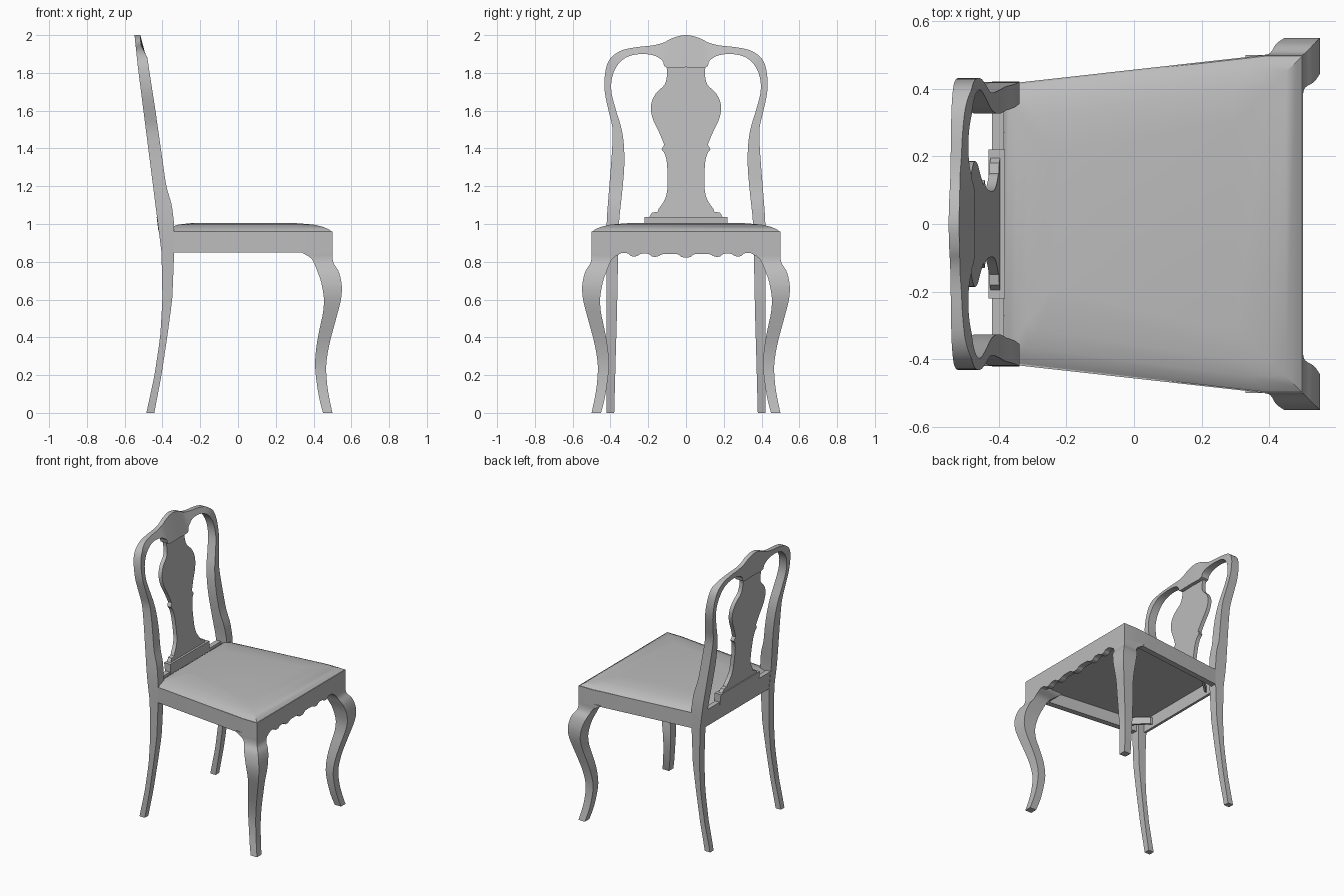
import bpy
import bmesh
from math import radians
from mathutils import Vector

cube = bpy.data.objects.get("Cube")
if cube:
    bpy.data.objects.remove(cube)

GREY = (0.5, 0.5, 0.5, 1)
material = bpy.data.materials.new("plain grey")
material.use_nodes = True
material.diffuse_color = GREY
material.node_tree.nodes["Principled BSDF"].inputs["Base Color"].default_value = GREY


def lerp(table, z):
    """Read a value at height z from (height, value) pairs."""
    for (z0, a), (z1, b) in zip(table, table[1:]):
        if z <= z1:
            return a + (b - a) * (z - z0) / (z1 - z0)
    return table[-1][1]


def smooth(points, steps=4):
    """Run a rounded curve through points of any dimension."""
    pts = [Vector(p) for p in points]
    out = []
    for i in range(len(pts) - 1):
        p0, p1 = pts[max(i - 1, 0)], pts[i]
        p2, p3 = pts[i + 1], pts[min(i + 2, len(pts) - 1)]
        for k in range(steps):
            t = k / steps
            out.append(p1 + (p2 - p0) * (t / 2)
                       + (p0 * 2 - p1 * 5 + p2 * 4 - p3) * (t * t / 2)
                       + (p1 * 3 - p0 - p2 * 3 + p3) * (t ** 3 / 2))
    return out + [pts[-1]]


def loft(name, rings, mirror=False):
    """Skin a row of equal rings, close both ends, optionally mirror left to right."""
    bm = bmesh.new()
    rows = [[bm.verts.new(co) for co in ring] for ring in rings]
    n = len(rows[0])
    for a, b in zip(rows, rows[1:]):
        for i in range(n):
            j = (i + 1) % n
            bm.faces.new((a[i], a[j], b[j], b[i]))
    bm.faces.new(rows[0])
    bm.faces.new(rows[-1])
    bmesh.ops.recalc_face_normals(bm, faces=bm.faces)
    mesh = bpy.data.meshes.new(name)
    bm.to_mesh(mesh)
    bm.free()
    mesh.materials.append(material)
    obj = bpy.data.objects.new(name, mesh)
    bpy.context.collection.objects.link(obj)
    bpy.ops.object.select_all(action='DESELECT')
    obj.select_set(True)
    bpy.context.view_layer.objects.active = obj
    bpy.ops.object.shade_smooth_by_angle(angle=radians(30))
    if mirror:
        mod = obj.modifiers.new("Mirror", 'MIRROR')
        mod.use_axis = (False, True, False)
    return obj


def slab(name, outline, z0, z1, mirror=False):
    return loft(name, [[(x, y, z) for x, y in outline] for z in (z0, z1)], mirror)


# Side profile of the back: rear and front faces by height
REAR = [(0, -.485), (.2, -.442), (.4, -.412), (.6, -.4), (.85, -.405),
        (1.83, -.53), (2, -.548)]
FRONT = [(0, -.443), (.2, -.405), (.4, -.375), (.6, -.348), (.85, -.338), (1, -.338),
         (1.1, -.35), (1.2, -.38), (1.6, -.437), (1.88, -.48), (1.95, -.514), (2, -.517)]

# Back legs, stiles and crest in one sweep: inner y, z and outer y, z
half = [(.38, 0, .42, 0), (.376, .15, .42, .15), (.372, .3, .42, .3), (.365, .55, .42, .55),
        (.36, .8, .42, .8), (.355, 1, .42, 1), (.34, 1.15, .41, 1.15), (.327, 1.3, .398, 1.3),
        (.329, 1.42, .39, 1.42), (.343, 1.51, .39, 1.51), (.37, 1.6, .41, 1.6),
        (.395, 1.7, .43, 1.7), (.39, 1.78, .428, 1.8), (.36, 1.845, .405, 1.87),
        (.31, 1.885, .35, 1.915), (.24, 1.9, .27, 1.935), (.17, 1.892, .18, 1.945),
        (.125, 1.865, .12, 1.96), (.105, 1.83, .07, 1.985)]
stations = half + [(0, 1.83, 0, 2)] + [(-a, b, -c, d) for a, b, c, d in reversed(half)]
rings = []
for yi, zi, yo, zo in smooth(stations):
    rings.append([(lerp(REAR, zi), yi, zi), (lerp(FRONT, zi), yi, zi),
                  (lerp(FRONT, zo), yo, zo), (lerp(REAR, zo), yo, zo)])
loft("back_frame", rings)

# Vase-shaped splat: half width and height
upper = [(.105, 1.84), (.1, 1.8), (.112, 1.74), (.16, 1.69), (.185, 1.63),
         (.177, 1.56), (.14, 1.48), (.115, 1.42)]
lower = [(.13, 1.395), (.112, 1.37), (.1, 1.31), (.098, 1.2), (.105, 1.15),
         (.12, 1.115), (.145, 1.08)]
foot = [(.15, 1.065), (.18, 1.06), (.195, 1.036)]
rings = []
for y, z in smooth(upper) + smooth(lower) + foot:
    back = lerp(REAR, z) + .005
    rings.append([(back, -y, z), (back + .028, -y, z), (back + .028, y, z), (back, y, z)])
loft("back_splat", rings)

# Shoe under the splat and the rear seat rail
for name, y, z0, z1, grow in (("splat_shoe", .22, .96, 1.036, .004),
                              ("rear_rail", .37, .85, .98, 0)):
    rings = []
    for z in (z0, z1):
        a, b = lerp(REAR, z) + .002 - grow, -.385 + grow
        rings.append([(a, -y, z), (b, -y, z), (b, y, z), (a, y, z)])
    loft(name, rings)

# Side rails, with the square front corners
slab("side_rail", [(-.37, .415), (.39, .5), (.5, .5), (.5, .46), (.39, .46), (-.37, .375)],
     .85, .96, mirror=True)

# Front rail with a scalloped lower edge
scallop = [(0, .822), (.025, .826), (.045, .84), (.09, .842), (.125, .84), (.15, .828),
           (.18, .828), (.2, .842), (.24, .842), (.26, .83), (.29, .83), (.31, .845),
           (.35, .845)]
edge = [(p.x, p.y) for p in smooth(scallop, 3)]
profile = ([(-.46, .96), (-.46, .85)] + [(-y, z) for y, z in reversed(edge[1:])]
           + edge + [(.46, .85), (.46, .96)])
loft("front_rail", [[(x, y, z) for y, z in profile] for x in (.46, .5)])

# Curved front legs, square in section and swept to the corner: height, inner, outer
leg = [(.86, .33, .5), (.845, .345, .5), (.82, .385, .5), (.79, .404, .507), (.755, .418, .53),
       (.71, .435, .544), (.66, .447, .55), (.6, .455, .545), (.53, .45, .528),
       (.45, .433, .506), (.35, .415, .481), (.25, .408, .467), (.15, .418, .472),
       (.07, .432, .485), (0, .45, .5)]
loft("front_leg", [[(a, a, z), (b, a, z), (b, b, z), (a, b, z)]
                   for z, a, b in smooth(leg, 3)], mirror=True)

# Upholstered seat: rings stepping inward as they rise
rings = []
for inset, z in ((.004, .935), (.004, .96), (.02, .972), (.05, .985), (.1, .997), (.2, 1.005)):
    x0, x1 = -.385 + inset * .7, .5 - inset
    side = [(x0, .39 - inset), (x0 + .03, .416 - inset), (.39 - inset, .5 - inset),
            (x1, .5 - inset)]
    rings.append([(x, y, z) for x, y in side] + [(x, -y, z) for x, y in reversed(side)])
loft("seat_cushion", rings)

# Diagonal braces inside the seat corners
slab("rear_corner_brace", [(-.385, .27), (-.365, .27), (-.26, .37), (-.26, .395)],
     .87, .92, mirror=True)
slab("front_corner_brace", [(.47, .32), (.45, .32), (.32, .45), (.32, .47)],
     .87, .92, mirror=True)
